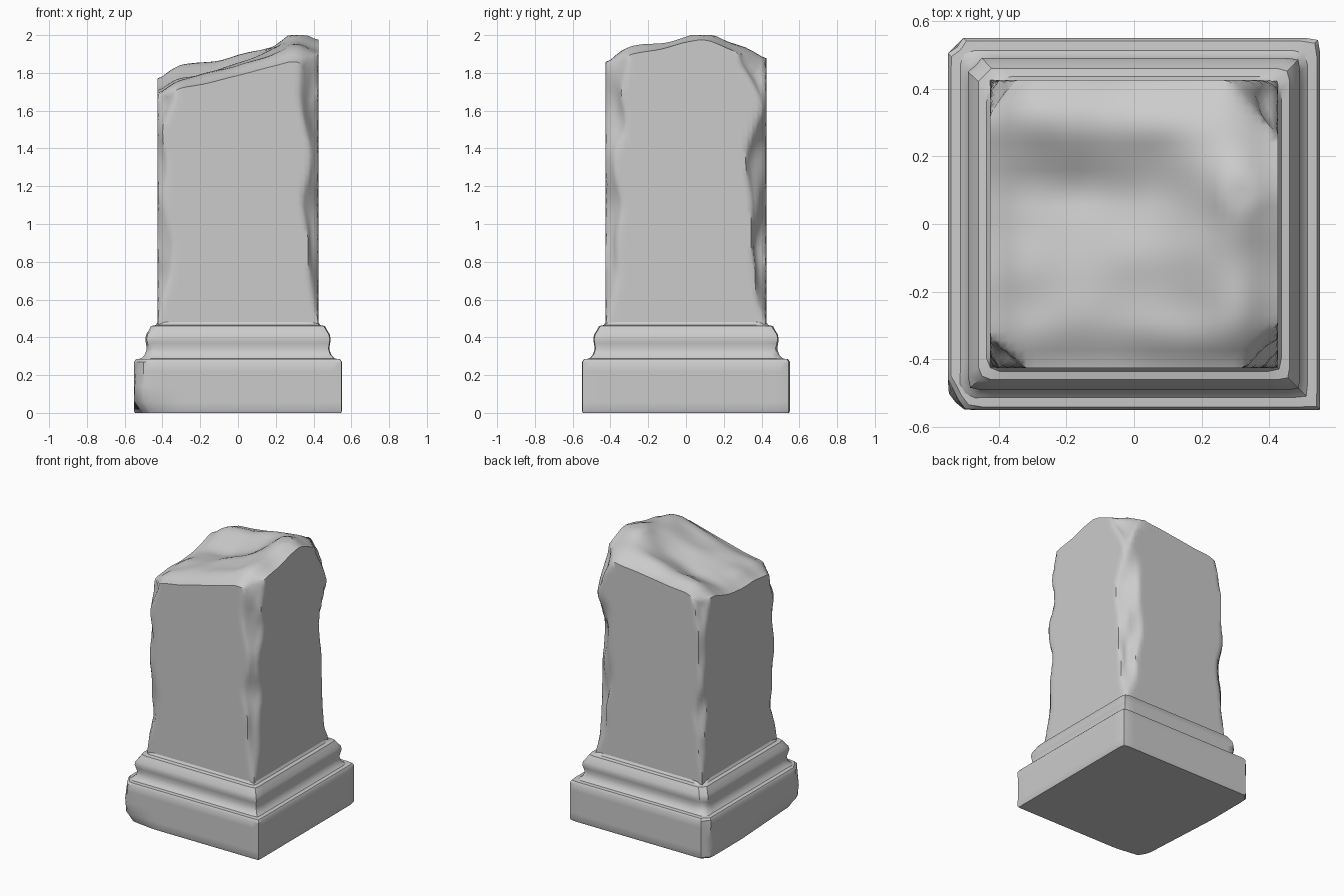
import bpy, bmesh
from mathutils import noise, Vector

if "Cube" in bpy.data.objects:
    bpy.data.objects.remove(bpy.data.objects["Cube"])


def finish(bm, name, angle):
    bmesh.ops.recalc_face_normals(bm, faces=bm.faces)
    me = bpy.data.meshes.new(name)
    bm.to_mesh(me)
    bm.free()
    ob = bpy.data.objects.new(name, me)
    bpy.context.collection.objects.link(ob)
    bpy.ops.object.select_all(action='DESELECT')
    ob.select_set(True)
    bpy.context.view_layer.objects.active = ob
    bpy.ops.object.shade_smooth_by_angle(angle=angle)
    return ob


def chip(x, y, half, cut):
    """Push a point near a vertical corner back onto a chamfer."""
    over = abs(x) + abs(y) - (2 * half - cut)
    if over > 0:
        x -= over / 2 * (1 if x > 0 else -1)
        y -= over / 2 * (1 if y > 0 else -1)
    return x, y


def wobble(x, y, z, freq, seed):
    return noise.noise(Vector((x * freq + seed, y * freq, z * freq)))


def square_loft(name, profile, cuts, n=24):
    """Stack square rings along a (half width, z) profile, chipping corners."""
    bm = bmesh.new()
    rings = []
    for half, z in profile:
        ring = []
        for side in range(4):
            for i in range(n):
                x, y = -half + 2 * half * i / n, -half
                for _ in range(side):
                    x, y = -y, x
                c = cuts[(x > 0, y > 0)]
                c *= max(0, 0.8 + 0.8 * wobble(x, y, z, 6, 3))
                ring.append(bm.verts.new((*chip(x, y, half, c), z)))
        rings.append(ring)
    for a, b in zip(rings, rings[1:]):
        for i in range(len(a)):
            j = (i + 1) % len(a)
            bm.faces.new((a[i], a[j], b[j], b[i]))
    bm.faces.new(rings[0])
    bm.faces.new(rings[-1])
    return bm


# Plinth, with the left-hand corners and lower left edge worn
bm = square_loft("plinth", [(.545, 0), (.55, .01), (.55, .06), (.55, .14),
                            (.55, .22), (.55, .27), (.54, .285), (.48, .29)],
                 {(False, False): .07, (False, True): .07,
                  (True, False): .004, (True, True): .015})
for v in bm.verts:
    if v.co.z < .02:
        near = max(0, 1 - (v.co.x + .55) / .25) * max(0, 1 - (v.co.y + .55) / .7)
        v.co.x += .04 * near
        v.co.y += .03 * near
finish(bm, "plinth", .6)

# Moulding between plinth and shaft
bm = square_loft("base_moulding", [(.52, .28), (.505, .295), (.492, .31), (.483, .34),
                                   (.488, .37), (.491, .39), (.486, .415), (.468, .445),
                                   (.46, .46), (.435, .465), (.425, .48)],
                 {(False, False): .03, (False, True): .04,
                  (True, False): .01, (True, True): .02})
finish(bm, "base_moulding", .7)

# Broken top: heights on a coarse grid, rows front to back
GRID = [-.425, -.33, -.12, .1, .3, .425]
HEIGHT = [[1.64, 1.70, 1.75, 1.80, 1.86, 1.80],
          [1.69, 1.76, 1.80, 1.87, 1.94, 1.88],
          [1.70, 1.77, 1.81, 1.88, 1.97, 1.93],
          [1.70, 1.74, 1.77, 1.87, 2.03, 1.97],
          [1.77, 1.85, 1.87, 1.93, 1.95, 1.90],
          [1.72, 1.80, 1.83, 1.85, 1.87, 1.76]]


def cell(t):
    t = min(max(t, GRID[0]), GRID[-1])
    i = max(k for k in range(5) if GRID[k] <= t)
    return i, (t - GRID[i]) / (GRID[i + 1] - GRID[i])


def bilinear(x, y):
    i, u = cell(x)
    j, v = cell(y)
    a, b = HEIGHT[j], HEIGHT[j + 1]
    return (1 - v) * (a[i] * (1 - u) + a[i + 1] * u) + v * (b[i] * (1 - u) + b[i + 1] * u)


def top(x, y):
    d = .025
    h = sum(bilinear(x + p, y + q) for p in (-d, d) for q in (-d, d)) / 4
    return min(2.0, h + .012 * wobble(x, y, 0, 6, 9))


# Shaft: gridded box stretched to the broken top, corners worn
HALF, Z0 = .425, .45
CORNER = {(False, False): .05, (False, True): .06, (True, False): .075, (True, True): .09}
bm = bmesh.new()
bmesh.ops.create_cube(bm, size=2)
bmesh.ops.subdivide_edges(bm, edges=bm.edges[:], cuts=31, use_grid_fill=True)
for v in bm.verts:
    x, y, t = v.co.x * HALF, v.co.y * HALF, (v.co.z + 1) / 2
    z = Z0 + t * (top(x, y) - Z0)
    wear = min(1, max(0, (z - .47) / .25))
    c = CORNER[(x > 0, y > 0)] * wear * max(.1, .9 + 1.1 * wobble(x, y, z, 4, 5))
    c += .05 * max(0, t - .85) / .15
    v.co = (*chip(x, y, HALF, c), z)
finish(bm, "broken_shaft", .8)
